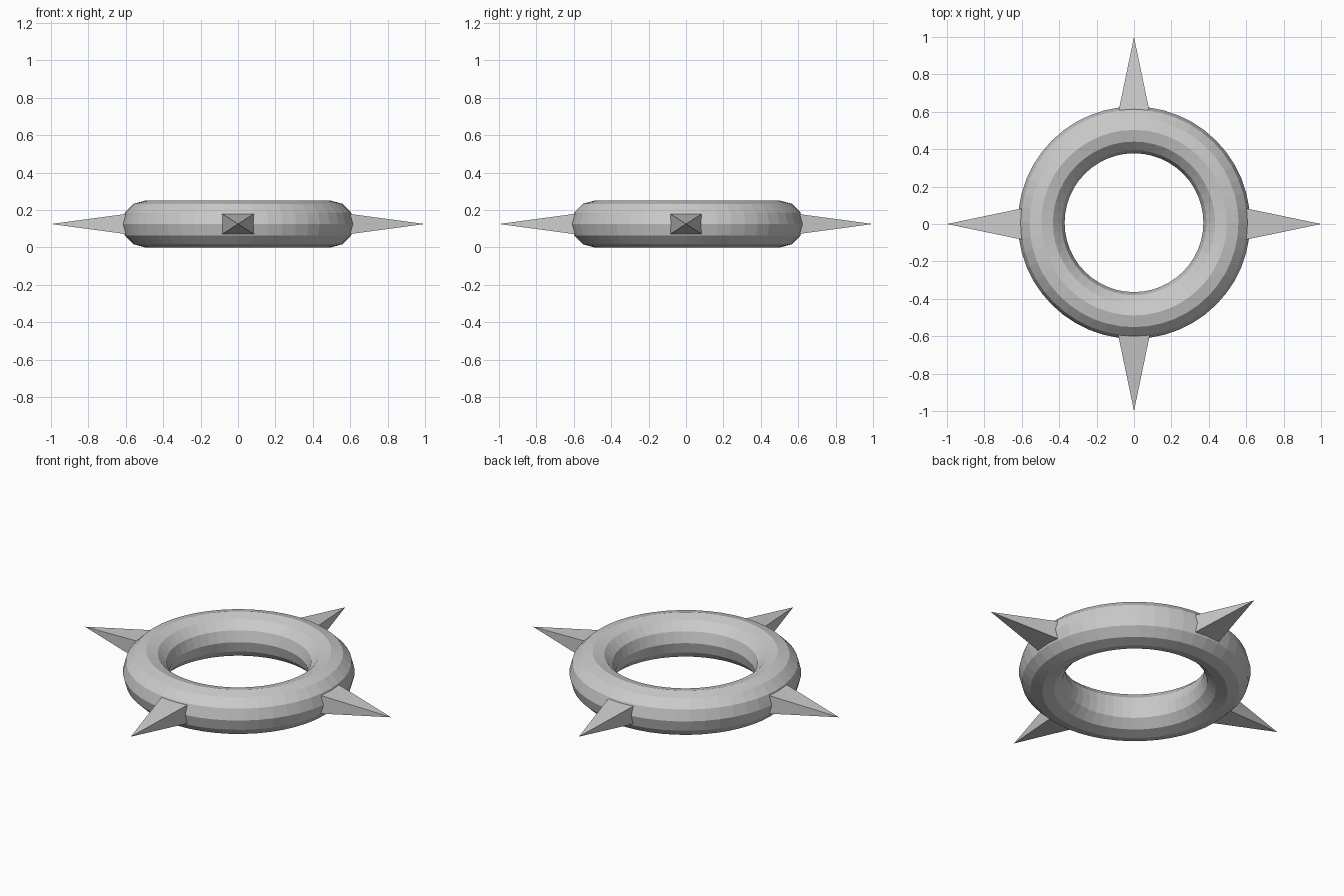
import bpy
import bmesh
from math import pi
from mathutils import Matrix

if "Cube" in bpy.data.objects:
    bpy.data.objects.remove(bpy.data.objects["Cube"])

MID_Z = 0.125

# Faceted ring
bpy.ops.mesh.primitive_torus_add(
    major_segments=48, minor_segments=12,
    major_radius=0.496, minor_radius=0.125,
    location=(0, 0.007, MID_Z))
bpy.context.object.name = "ring"


def add_spike(name, angle, base=0.5, half_w=0.104, half_h=0.067):
    """Four-sided spike pointing outward, with its base buried in the ring."""
    bm = bmesh.new()
    corners = [bm.verts.new((base, sy * half_w, sz * half_h))
               for sy, sz in ((-1, -1), (1, -1), (1, 1), (-1, 1))]
    tip = bm.verts.new((1.0, 0, 0))
    bm.faces.new(corners)
    for i in range(4):
        bm.faces.new((corners[i], corners[(i + 1) % 4], tip))
    bmesh.ops.recalc_face_normals(bm, faces=bm.faces)
    bm.transform(Matrix.Translation((0, 0, MID_Z)) @ Matrix.Rotation(angle, 4, 'Z'))
    mesh = bpy.data.meshes.new(name)
    bm.to_mesh(mesh)
    bm.free()
    bpy.context.collection.objects.link(bpy.data.objects.new(name, mesh))


# Four spikes around the ring
for i, side in enumerate(("right", "back", "left", "front")):
    add_spike(f"spike_{side}", i * pi / 2)
